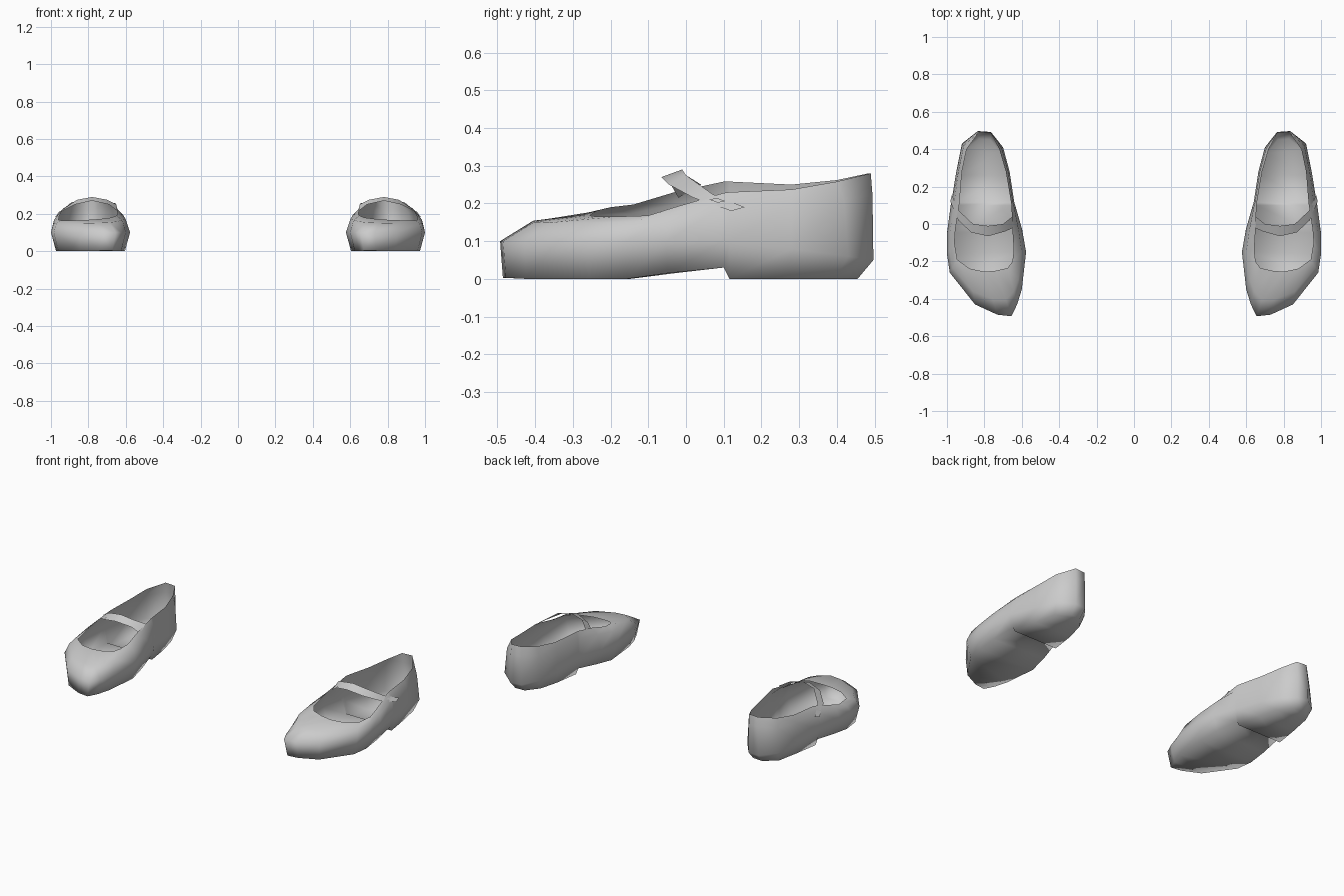
import bpy, bmesh
from mathutils import Vector

if "Cube" in bpy.data.objects:
    bpy.data.objects.remove(bpy.data.objects["Cube"])

grey = bpy.data.materials.new("grey leather")
grey.diffuse_color = (0.6, 0.6, 0.6, 1)
grey.use_nodes = True
grey.node_tree.nodes["Principled BSDF"].inputs["Base Color"].default_value = grey.diffuse_color

# Widest outline, toe to heel: outer x, y, inner x, y, height
WIDE = [(.73, -.485, .655, -.493, .1), (.85, -.43, .625, -.43, .1),
        (.985, -.26, .60, -.35, .1), (1.0, -.16, .577, -.15, .1),
        (1.0, -.05, .598, -.03, .1), (.98, .1, .635, .1, .1),
        (.977, .115, .64, .115, .1), (.95, .28, .665, .28, .08),
        (.92, .43, .70, .41, .06), (.835, .497, .765, .492, .05)]
# Foot opening, toe to heel: outer x, y, z, inner x, y, z
RIM = [(.80, -.255, .168, .74, -.25, .172), (.88, -.238, .165, .675, -.235, .18),
       (.945, -.19, .165, .65, -.2, .19), (.96, -.1, .168, .643, -.14, .197),
       (.955, -.03, .19, .65, -.03, .23), (.935, .1, .228, .655, .1, .258),
       (.933, .115, .23, .657, .115, .258), (.92, .28, .237, .685, .28, .25),
       (.895, .40, .258, .72, .40, .262), (.83, .49, .28, .765, .485, .28)]
SOLE_Z = [.003, 0, 0, 0, .015, .03, 0, 0, 0, 0]
BREAST = (5, 6)          # stations at the front of the heel
# Strap edges, inner side over the instep to the outer side
STRAP_FRONT = [(.645, -.02, .215), (.69, -.04, .25), (.78, -.065, .27),
               (.87, -.045, .25), (.94, .02, .215), (.982, .12, .18)]
STRAP_BACK = [(.65, .04, .25), (.70, 0, .275), (.78, -.01, .29),
              (.86, 0, .275), (.935, .07, .225), (.974, .155, .19)]


def finish(name, bm, side):
    for v in bm.verts:
        v.co.x *= side
    if side < 0:
        bmesh.ops.reverse_faces(bm, faces=bm.faces[:])
    for f in bm.faces:
        f.smooth = True
    me = bpy.data.meshes.new(name)
    bm.to_mesh(me)
    bm.free()
    me.materials.append(grey)
    ob = bpy.data.objects.new(name, me)
    bpy.context.collection.objects.link(ob)


def sole_point(x, y, z):
    return Vector((.79 + (x - .79) * .87, y * (.985 if y < 0 else 1) - max(0, y - .115) * .11, z))


def shoulder(w, r):
    # rounded step between the widest line and the opening
    p = w.lerp(r, .36)
    p.z = w.z + (r.z - w.z) * .75
    return p


def ring(outer, inner):
    return outer + inner[::-1]


def make_shoe(label, side):
    # Shell: sole, widest line, shoulder and opening joined ring to ring
    wide = ring([Vector((a, b, z)) for a, b, c, d, z in WIDE],
                [Vector((c, d, z)) for a, b, c, d, z in WIDE])
    rim = ring([Vector(r[:3]) for r in RIM], [Vector(r[3:]) for r in RIM])
    sole = ring([sole_point(w[0], w[1], z) for w, z in zip(WIDE, SOLE_Z)],
                [sole_point(w[2], w[3], z) for w, z in zip(WIDE, SOLE_Z)])
    should = [shoulder(w, r) for w, r in zip(wide, rim)]
    bm = bmesh.new()
    rings = [[bm.verts.new(p) for p in pts] for pts in (sole, wide, should, rim)]
    n = len(sole)
    for lo, hi in zip(rings, rings[1:]):
        for i in range(n):
            j = (i + 1) % n
            bm.faces.new((lo[i], lo[j], hi[j], hi[i]))
    # Underside strips across the foot, sharp at the heel front
    s = rings[0]
    for i in range(n // 2 - 1):
        bm.faces.new((s[i], s[n - 1 - i], s[n - 2 - i], s[i + 1]))
    for i in BREAST:
        bm.edges.get((s[i], s[n - 1 - i])).smooth = False
    bmesh.ops.recalc_face_normals(bm, faces=bm.faces[:])
    finish(label + "_shoe_shell", bm, side)

    # Strap
    bm = bmesh.new()
    f = [bm.verts.new(p) for p in STRAP_FRONT]
    b = [bm.verts.new(p) for p in STRAP_BACK]
    for i in range(len(f) - 1):
        bm.faces.new((f[i], f[i + 1], b[i + 1], b[i]))
    finish(label + "_strap", bm, side)

    # Buckle plate lying on the outer end of the strap
    bm = bmesh.new()
    f0, f1, b0, b1 = (Vector(p) for p in STRAP_FRONT[-2:] + STRAP_BACK[-2:])
    pts = []
    for u, v in ((.28, .3), (.52, .3), (.52, .75), (.28, .75)):
        pts.append(f0.lerp(f1, u).lerp(b0.lerp(b1, u), v) + Vector((.005, 0, .002)))
    bm.faces.new([bm.verts.new(p) for p in pts])
    finish(label + "_buckle", bm, side)


make_shoe("right", 1)
make_shoe("left", -1)
